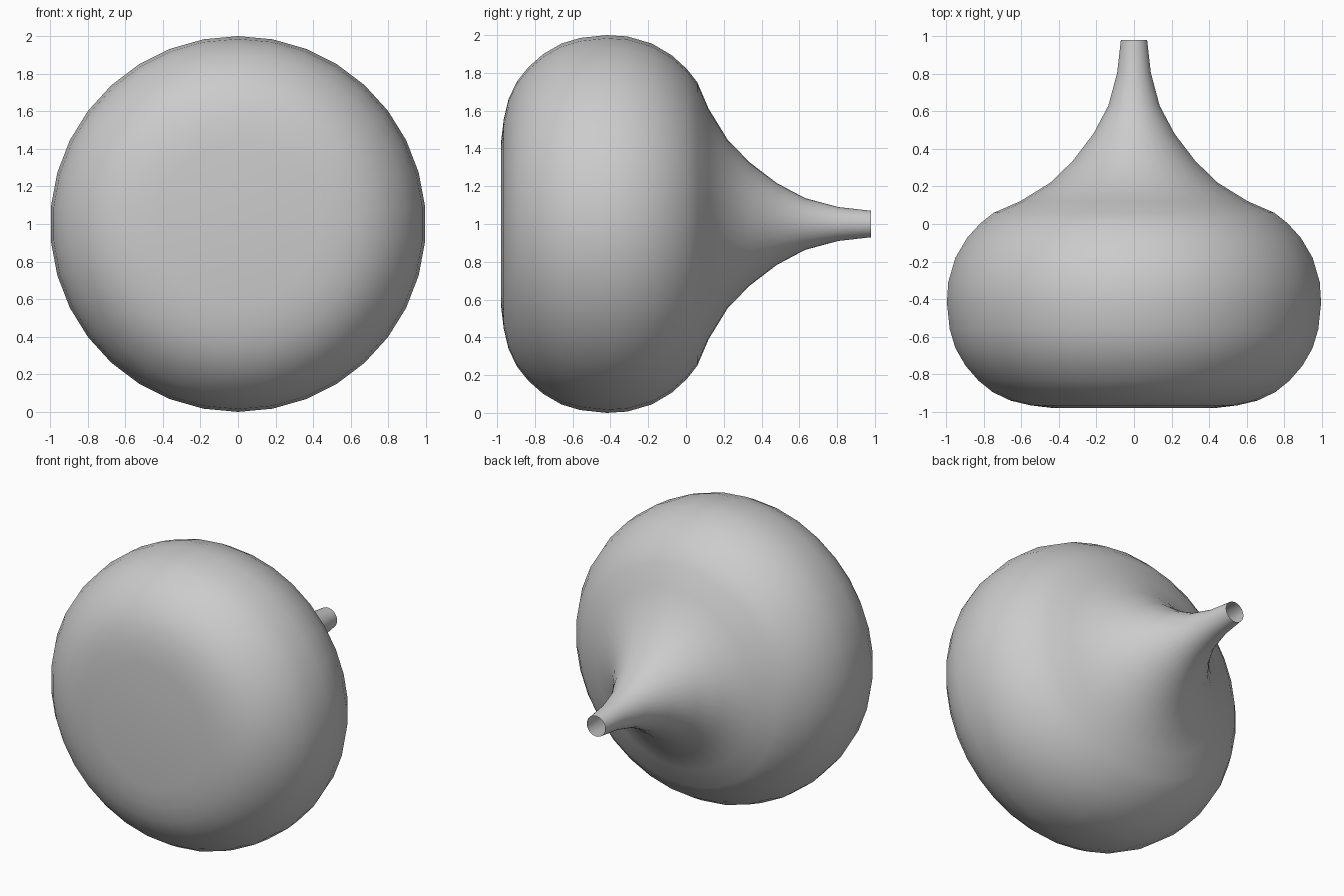
import bpy, bmesh, math

if "Cube" in bpy.data.objects:
    bpy.data.objects.remove(bpy.data.objects["Cube"])

SIDES = 34
CENTRE_Z = 1.0

# Profile of the bulb as (y, radius), from flat front to open neck
PROFILE = [(-0.98, 0.43), (-0.965, 0.555), (-0.94, 0.66), (-0.895, 0.755),
           (-0.835, 0.83), (-0.755, 0.90), (-0.66, 0.955), (-0.56, 0.985),
           (-0.42, 1.0), (-0.31, 0.993), (-0.18, 0.955), (-0.075, 0.893),
           (0.005, 0.82), (0.06, 0.75), (0.12, 0.61), (0.22, 0.447),
           (0.335, 0.328), (0.48, 0.217), (0.63, 0.137), (0.805, 0.09),
           (0.98, 0.07)]


def ring(bm, y, r):
    """One ring of vertices around the y axis, starting at the top."""
    step = 2 * math.pi / SIDES
    return [bm.verts.new((r * math.sin(i * step), y, CENTRE_Z + r * math.cos(i * step)))
            for i in range(SIDES)]


bm = bmesh.new()
rings = [ring(bm, y, r) for y, r in PROFILE]

# Walls
for a, b in zip(rings, rings[1:]):
    for i in range(SIDES):
        j = (i + 1) % SIDES
        bm.faces.new((a[i], a[j], b[j], b[i]))

# Flat front cap; the neck end stays open
bm.faces.new(rings[0])
bmesh.ops.recalc_face_normals(bm, faces=bm.faces[:])
# Make sure the front cap points to -y
bm.normal_update()
cap = min(bm.faces, key=lambda f: f.calc_center_median().y)
if cap.normal.y > 0:
    bmesh.ops.reverse_faces(bm, faces=bm.faces[:])
for f in bm.faces:
    f.smooth = True

mesh = bpy.data.meshes.new("bulb_with_neck")
bm.to_mesh(mesh)
bm.free()
bulb = bpy.data.objects.new("bulb_with_neck", mesh)
bpy.context.collection.objects.link(bulb)
